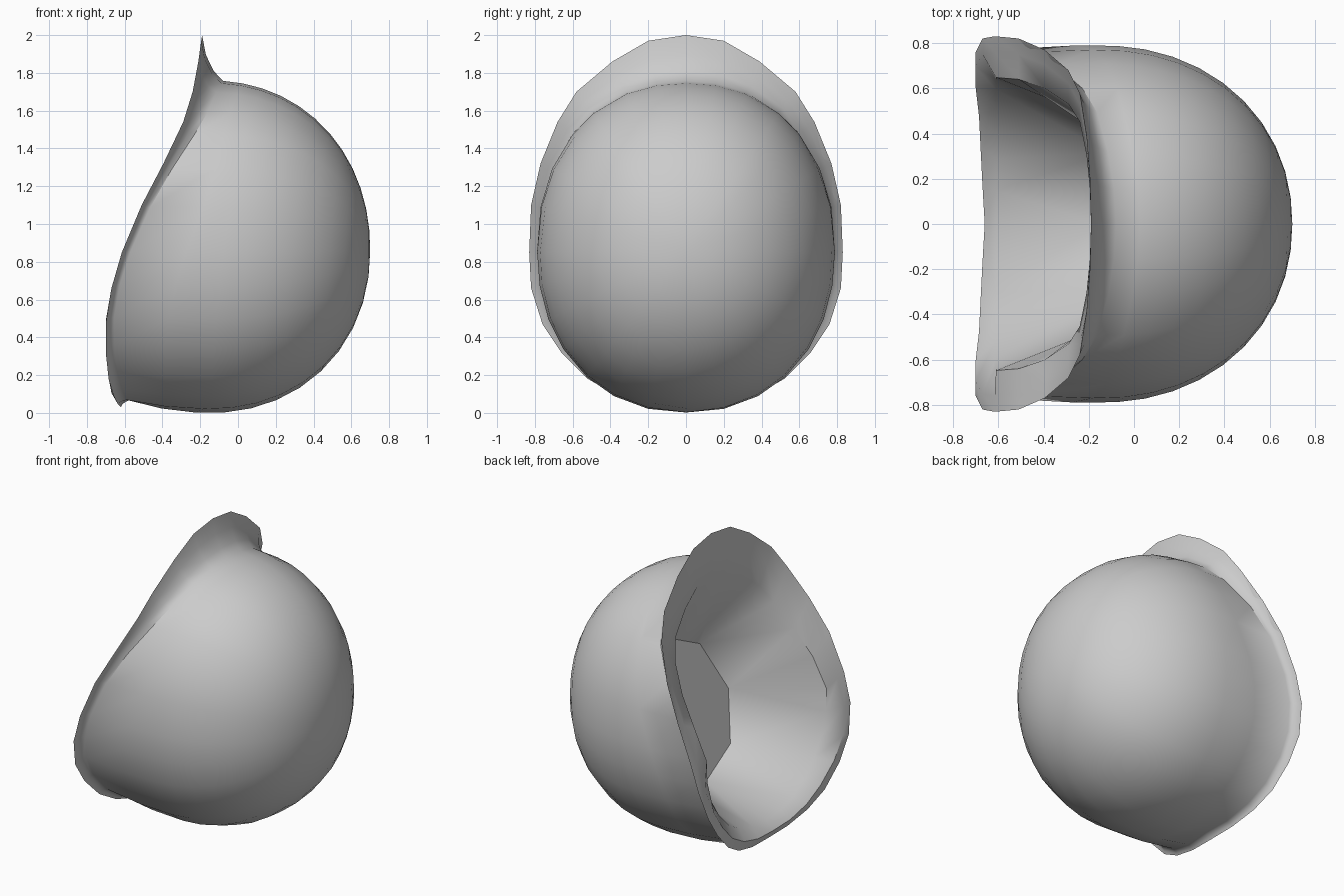
import bpy, bmesh, math

if "Cube" in bpy.data.objects:
    bpy.data.objects.remove(bpy.data.objects["Cube"])

# Half outline of the flared lip, top to bottom: (x, y, z)
HALF = [(-.19, 0, 2.0), (-.195, .2, 1.97), (-.21, .39, 1.86), (-.24, .58, 1.70),
        (-.29, .68, 1.54), (-.395, .77, 1.32), (-.51, .82, 1.10), (-.615, .83, .85),
        (-.67, .82, .66), (-.70, .76, .47), (-.70, .66, .32), (-.685, .52, .18),
        (-.66, .37, .095), (-.635, .19, .045), (-.62, 0, .03)]
# Half outline of the tilted eight-sided cavity floor
FLOOR = [(.10, 0, 1.20), (.07, .25, 1.08), (-.03, .415, .74), (-.115, .316, .42), (-.15, 0, .29)]


def mirrored(half):
    return half + [(x, -y, z) for x, y, z in half[-2:0:-1]]


RIM = mirrored(HALF)
N = len(RIM)
CX, CZ, RY = -.15, .86, .79     # centre and half width of the rounded body


def squared(a, p):
    """Slightly squared-off circle: scale for the direction at angle a."""
    return (abs(math.sin(a)) ** p + abs(math.cos(a)) ** p) ** (-1 / p)


def body_point(theta, phi):
    c, s = math.cos(theta), math.sin(theta)
    k = squared(theta, 2.1) if c > 0 else 1
    a = .85 if c > 0 else 1.1 + .9 * abs(math.sin(phi))
    rz = .90 if math.cos(phi) > 0 else .86
    r = s * k * squared(phi, 2.15)
    return (CX + a * c * k, RY * r * math.sin(phi), CZ + rz * r * math.cos(phi))


def mix(p, q, fx, fr):
    return (p[0] + (q[0] - p[0]) * fx,
            p[1] + (q[1] - p[1]) * fr, p[2] + (q[2] - p[2]) * fr)


phis = [math.atan2(y / RY, (z - CZ) / .88) for x, y, z in RIM]
thetas = []
for (x, y, z), p in zip(RIM, phis):
    c = x + .045 + .065 * max(0, (z - 1.4) / .6) - CX
    thetas.append(math.acos(c / (.85 if c > 0 else 1.1 + .9 * abs(math.sin(p)))))
neck = [body_point(t, p) for t, p in zip(thetas, phis)]

# Cavity floor corners matched to the lip points
corners = mirrored(FLOOR)
h = N // 2
near = [round(min(i, N - i) * 4 / h) for i in range(N)]
floor = [corners[k if i <= h else -k] for i, k in enumerate(near)]

# Cavity, inner lip, lip edge and curved neck
rings = [floor]
rings.append([(max(x, -.61), y * .78, .125 + .797 * z) for x, y, z in RIM])
rings.append([(x - .05 * max(0, 1 - z / .15), y * .915, .065 + .9 * z) for x, y, z in RIM])
rings.append(RIM)
for fx, fr in ((.82, .57), (.45, .22)):
    rings.append([mix(n, r, fx, fr) for n, r in zip(neck, RIM)])
rings.append(neck)

# Rounded outer body
STEPS = 12
for k in range(1, STEPS):
    rings.append([body_point(t * (1 - k / STEPS), p) for t, p in zip(thetas, phis)])

bm = bmesh.new()
loops = [[bm.verts.new(co) for co in ring] for ring in rings]
for a, b in zip(loops, loops[1:]):
    for i in range(N):
        j = (i + 1) % N
        bm.faces.new((a[i], a[j], b[j], b[i]))
bm.faces.new(loops[0][::-1])
pole = bm.verts.new((CX + .85, 0, CZ))
for i in range(N):
    bm.faces.new((loops[-1][i], loops[-1][(i + 1) % N], pole))
bmesh.ops.remove_doubles(bm, verts=bm.verts[:], dist=.0005)
bmesh.ops.recalc_face_normals(bm, faces=bm.faces[:])

mesh = bpy.data.meshes.new("rounded_pod")
bm.to_mesh(mesh)
bm.free()
pod = bpy.data.objects.new("rounded_pod", mesh)
bpy.context.collection.objects.link(pod)
bpy.context.view_layer.objects.active = pod
pod.select_set(True)
bpy.ops.object.shade_smooth_by_angle(angle=math.radians(40))
